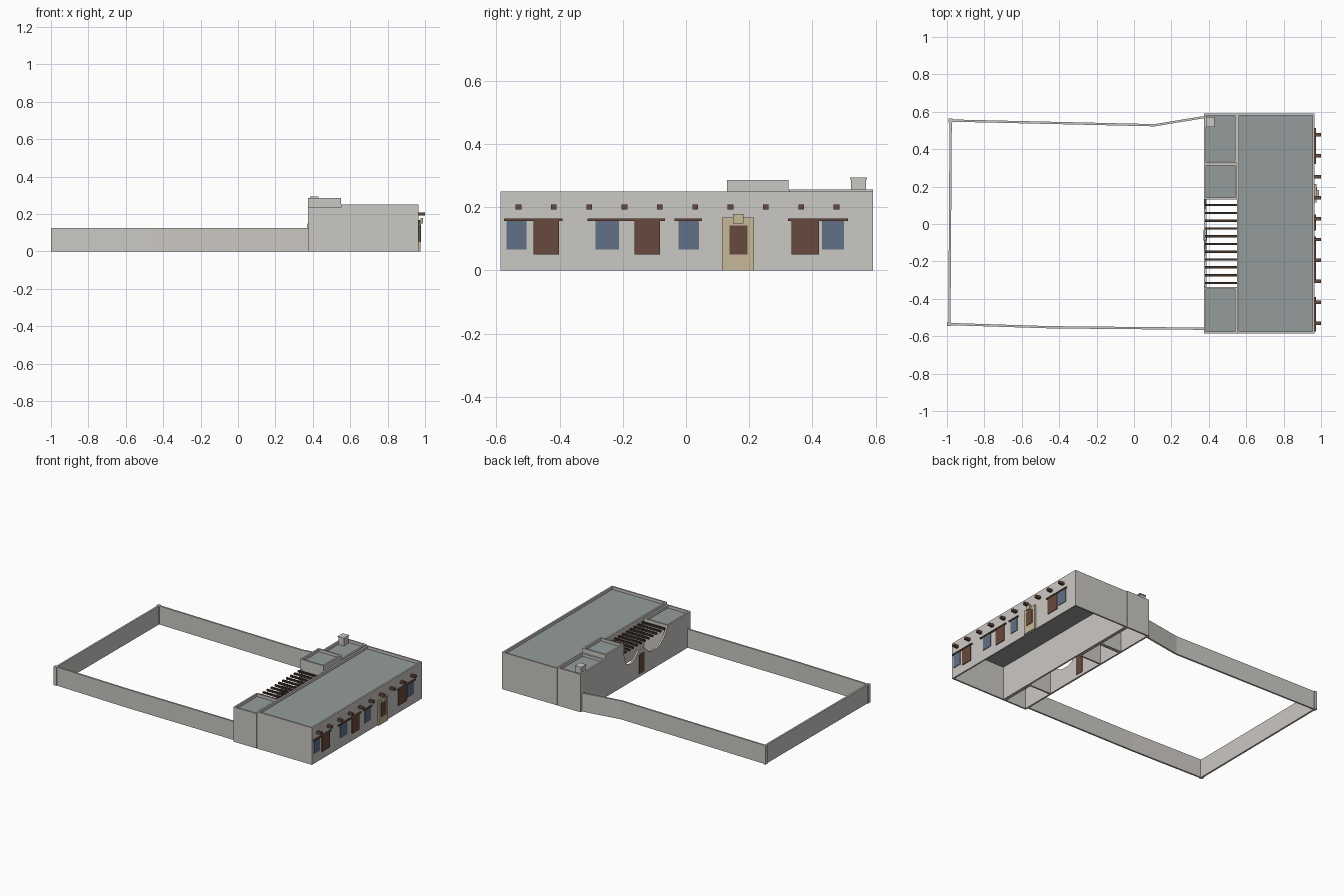
import bpy, bmesh, math
from mathutils import Vector

cube = bpy.data.objects.get("Cube")
if cube:
    bpy.data.objects.remove(cube)


def material(name, r, g, b):
    m = bpy.data.materials.new(name)
    m.use_nodes = True
    m.diffuse_color = (r, g, b, 1)
    node = next(n for n in m.node_tree.nodes if n.type == 'BSDF_PRINCIPLED')
    node.inputs["Base Color"].default_value = (r, g, b, 1)
    return m


PLASTER = material("plaster", 0.60, 0.58, 0.55)
ROOF = material("roof_grey", 0.30, 0.335, 0.33)
BROWN = material("door_brown", 0.14, 0.068, 0.047)
DARK = material("beam_brown", 0.055, 0.033, 0.022)
BLUE = material("window_blue", 0.115, 0.165, 0.24)
TAN = material("entry_tan", 0.57, 0.48, 0.32)


def finish(name, bm, mat):
    bmesh.ops.recalc_face_normals(bm, faces=bm.faces)
    mesh = bpy.data.meshes.new(name)
    bm.to_mesh(mesh)
    bm.free()
    mesh.materials.append(mat)
    ob = bpy.data.objects.new(name, mesh)
    bpy.context.collection.objects.link(ob)
    return ob


def prism(name, points, direction, mat):
    """Extrude a flat outline along a vector."""
    bm = bmesh.new()
    face = bm.faces.new([bm.verts.new(p) for p in points])
    out = bmesh.ops.extrude_face_region(bm, geom=[face])
    bmesh.ops.translate(bm, vec=Vector(direction),
                        verts=[v for v in out["geom"] if isinstance(v, bmesh.types.BMVert)])
    return finish(name, bm, mat)


def rect(x0, x1, y0, y1, z):
    return [(x0, y0, z), (x1, y0, z), (x1, y1, z), (x0, y1, z)]


def box(name, x, y, z, mat):
    return prism(name, rect(*x, *y, z[0]), (0, 0, z[1] - z[0]), mat)


def room(name, x, y, height, t=0.011, drop=0.018):
    """Hollow open-bottomed walls with a roof sunk behind the parapet."""
    bm = bmesh.new()
    inner = (x[0] + t, x[1] - t, y[0] + t, y[1] - t)
    loops = [[bm.verts.new(p) for p in rect(*r, z)] for r, z in
             (((*x, *y), 0), ((*x, *y), height), (inner, height), (inner, 0))]
    for a, b in zip(loops, loops[1:] + loops[:1]):
        for i in range(4):
            j = (i + 1) % 4
            bm.faces.new((a[i], a[j], b[j], b[i]))
    finish(name + "_walls", bm, PLASTER)
    top = height - drop
    box(name + "_roof", inner[:2], inner[2:], (top - 0.006, top), ROOF)


# House: long main block and three small rooms behind it
room("main_house", (0.551, 0.965), (-0.586, 0.592), 0.25)
room("south_room", (0.375, 0.55), (-0.586, -0.336), 0.235)
room("middle_room", (0.375, 0.55), (0.13, 0.324), 0.286)
room("north_room", (0.375, 0.55), (0.325, 0.592), 0.256)

# Chimney
box("chimney", (0.387, 0.428), (0.522, 0.569), (0.235, 0.287), PLASTER)
box("chimney_cap", (0.384, 0.431), (0.519, 0.572), (0.287, 0.294), PLASTER)

# Courtyard wall with curved top, gate and roof beams
outline = [(0.13, 0), (0.13, 0.225), (0.122, 0.18), (0.105, 0.145), (0.08, 0.125),
           (0.05, 0.122), (0.02, 0.135), (-0.005, 0.16), (-0.03, 0.178), (-0.085, 0.178),
           (-0.11, 0.16), (-0.135, 0.135), (-0.17, 0.122), (-0.22, 0.122), (-0.26, 0.135),
           (-0.30, 0.165), (-0.325, 0.2), (-0.336, 0.225), (-0.336, 0)]
prism("courtyard_wall", [(0.375, y, z) for y, z in outline], (0.012, 0, 0), PLASTER)
box("courtyard_gate", (0.372, 0.39), (-0.087, -0.032), (0.02, 0.15), BROWN)
for i in range(11):
    y = 0.101 - i * 0.0416
    box(f"courtyard_beam_{i}", (0.38, 0.556), (y - 0.006, y + 0.006), (0.21, 0.222), DARK)

# Roof beam ends along the facade
WALL = 0.965
for i in range(10):
    y = -0.53 + i * 0.1118
    box(f"beam_end_{i}", (WALL, 1.0), (y - 0.009, y + 0.009), (0.193, 0.209), BROWN)

# Facade windows, doors and lintels
for i, y in enumerate([(-0.567, -0.504), (-0.286, -0.212), (-0.023, 0.041), (0.43, 0.5)]):
    box(f"window_{i}", (WALL, WALL + 0.004), y, (0.067, 0.158), BLUE)
for i, y in enumerate([(-0.482, -0.402), (-0.163, -0.083), (0.333, 0.421)]):
    box(f"door_{i}", (WALL, WALL + 0.005), y, (0.05, 0.158), BROWN)
for i, y in enumerate([(-0.576, -0.39), (-0.311, -0.067), (-0.036, 0.05), (0.322, 0.512)]):
    box(f"lintel_{i}", (WALL, WALL + 0.009), y, (0.157, 0.165), BROWN)

# Entrance surround, door and lamp
box("entry_surround", (WALL, 0.975), (0.114, 0.215), (0, 0.168), TAN)
box("entry_door", (0.975, 0.978), (0.137, 0.195), (0.05, 0.143), BROWN)
box("entry_lamp", (0.975, 0.99), (0.148, 0.182), (0.149, 0.178), TAN)

# Yard wall, one thin slab per stretch, with corner posts
FENCE = 0.125
path = [(0.378, 0.572), (0.11, 0.528), (-0.98, 0.553), (-0.987, -0.535),
        (-0.45, -0.552), (0.378, -0.56)]
for i, (p, q) in enumerate(zip(path, path[1:])):
    a, b = Vector((*p, 0)), Vector((*q, 0))
    d = (b - a).normalized()
    side = Vector((-d.y, d.x, 0)) * 0.006
    prism(f"yard_wall_{i}", [a - side, b - side, b + side, a + side], (0, 0, FENCE), PLASTER)
for i, (x, y) in enumerate(path[2:4]):
    box(f"yard_post_{i}", (x - 0.012, x + 0.009), (y - 0.011, y + 0.011), (0, FENCE + 0.001), PLASTER)
